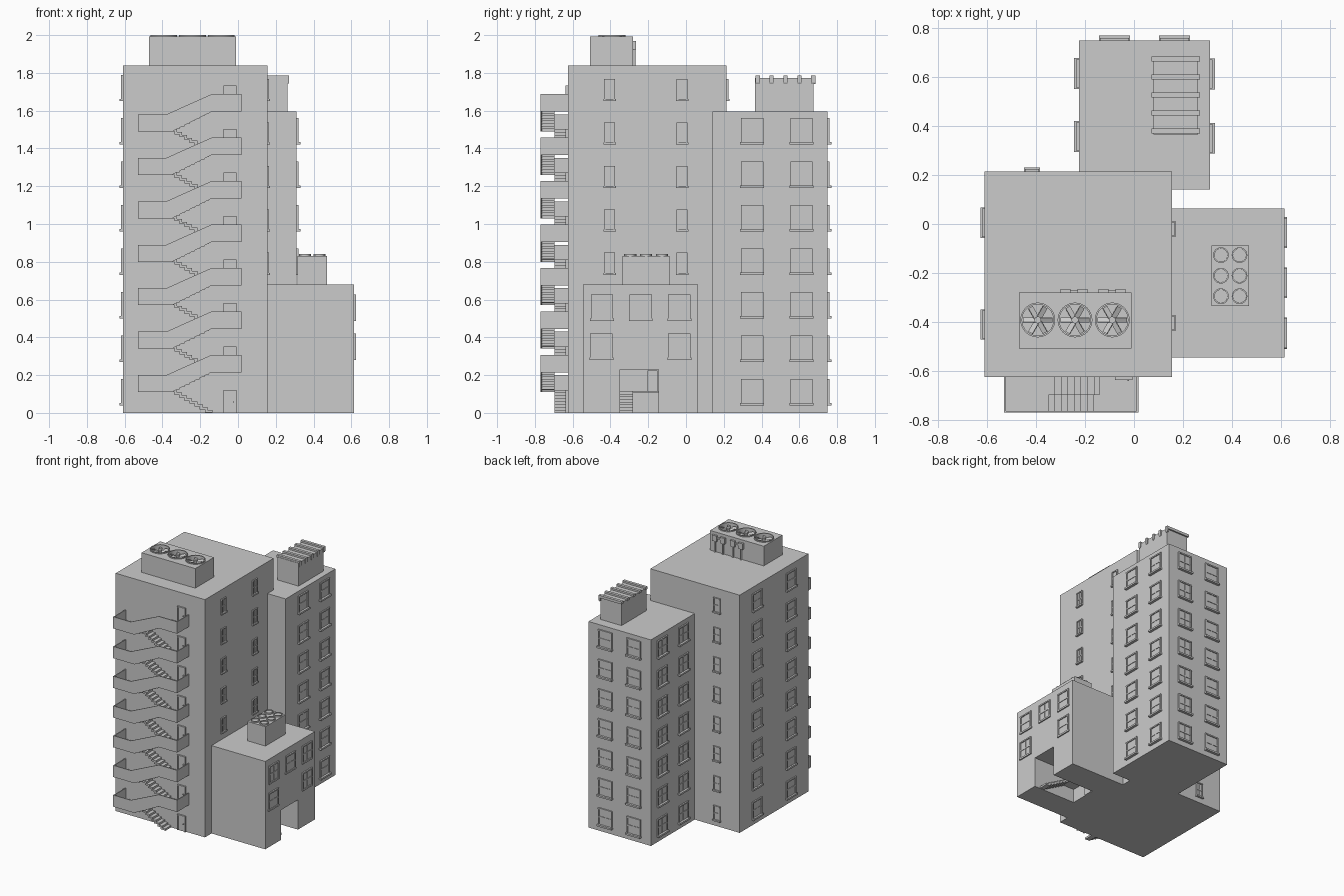
import bpy, bmesh, math
from mathutils import Matrix, Vector

if "Cube" in bpy.data.objects:
    bpy.data.objects.remove(bpy.data.objects["Cube"])

I = Matrix.Identity(4)


def box(bm, x0, x1, y0, y1, z0, z1, m=I):
    t = Matrix.Translation(((x0 + x1) / 2, (y0 + y1) / 2, (z0 + z1) / 2))
    s = Matrix.Diagonal((x1 - x0, y1 - y0, z1 - z0, 1))
    bmesh.ops.create_cube(bm, size=1, matrix=m @ t @ s)


def cyl(bm, x, y, z0, z1, r, n=24):
    bmesh.ops.create_cone(bm, cap_ends=True, segments=n, radius1=r, radius2=r, depth=z1 - z0,
                          matrix=Matrix.Translation((x, y, (z0 + z1) / 2)))


def ring(bm, x, y, z0, z1, ri, ro, n=32):
    rows = []
    for r, z in ((ri, z0), (ro, z0), (ro, z1), (ri, z1)):
        rows.append([bm.verts.new((x + r * math.cos(k * math.tau / n), y + r * math.sin(k * math.tau / n), z))
                     for k in range(n)])
    for a in range(4):
        p, q = rows[a], rows[(a + 1) % 4]
        for k in range(n):
            j = (k + 1) % n
            bm.faces.new((p[k], p[j], q[j], q[k]))


def prism(bm, pts, y0, y1, m=I):
    """Extrude an x-z outline from y0 to y1."""
    a = [bm.verts.new(m @ Vector((x, y0, z))) for x, z in pts]
    b = [bm.verts.new(m @ Vector((x, y1, z))) for x, z in pts]
    bm.faces.new(a)
    bm.faces.new(b[::-1])
    for k in range(len(pts)):
        j = (k + 1) % len(pts)
        bm.faces.new((a[j], a[k], b[k], b[j]))


def flight(bm, x0, z0, x1, z1, y0, y1, n=8):
    """Stepped flight with a stepped underside."""
    dx, dz = (x1 - x0) / n, (z1 - z0) / n
    top = []
    for i in range(n):
        top += [(x0 + dx * i, z0 + dz * i), (x0 + dx * i, z0 + dz * (i + 1))]
    top.append((x1, z1))
    e = math.copysign(0.014, dx)
    under = [(x + e, max(z - 0.012, z0)) for x, z in top[1:-1]]
    prism(bm, top + [(x1, z1 - 0.012)] + under[::-1], y0, y1)


def finish(bm, name):
    bmesh.ops.recalc_face_normals(bm, faces=bm.faces)
    me = bpy.data.meshes.new(name)
    bm.to_mesh(me)
    bm.free()
    ob = bpy.data.objects.new(name, me)
    bpy.context.collection.objects.link(ob)
    return ob


def block(name, *b):
    bm = bmesh.new()
    box(bm, *b)
    return finish(bm, name)


def cut(ob, bm):
    c = finish(bm, "cutter")
    c.hide_render = True
    mod = ob.modifiers.new("cut", 'BOOLEAN')
    mod.operation, mod.object, mod.solver = 'DIFFERENCE', c, 'EXACT'
    bpy.context.view_layer.objects.active = ob
    bpy.ops.object.modifier_apply(modifier=mod.name)
    bpy.data.objects.remove(c)


def wall(x, y, z, deg):
    """Local -y points out of the wall."""
    return Matrix.Translation((x, y, z)) @ Matrix.Rotation(math.radians(deg), 4, 'Z')


def window(bm, m, w, h, sill=0.02, f=0.01):
    a = w / 2
    box(bm, -a, a, -0.003, 0.002, 0, h, m)                       # pane
    for s in (-1, 1):
        box(bm, s * a - f / 2 - s * f / 2, s * a + f / 2 - s * f / 2, -0.009, 0.002, 0, h, m)
    box(bm, -a, a, -0.010, 0.002, h - f, h, m)                   # head
    box(bm, -a, a, -0.007, 0.002, h * 0.5 - f / 2, h * 0.5 + f / 2, m)
    box(bm, -f / 3, f / 3, -0.006, 0.002, 0, h, m)               # mullion
    box(bm, -a - 0.004, a + 0.004, -sill, 0.002, -0.003, f, m)   # sill


def windows(name, spots, rows, w, h, deg, sill=0.02, f=0.01):
    bm = bmesh.new()
    for x, y in spots:
        for z in rows:
            window(bm, wall(x, y, z, deg), w, h, sill, f)
    finish(bm, name)


FLOOR = 0.23
rows = lambda a, b: [0.043 + FLOOR * k for k in range(a, b)]

# Building masses
block("main_tower", -0.61, 0.155, -0.625, 0.215, 0, 1.84)
block("back_tower", -0.225, 0.31, 0.14, 0.75, 0, 1.595)
low = block("low_wing", 0.15, 0.615, -0.545, 0.063, 0, 0.68)
bm = bmesh.new()
box(bm, 0.26, 0.7, -0.35, -0.145, -0.1, 0.23)
cut(low, bm)

# Windows on each wall
windows("main_left_windows", [(-0.61, -0.41), (-0.61, 0.005)], rows(0, 8), 0.115, 0.137, -90, 0.017)
windows("main_right_windows", [(0.155, -0.404), (0.155, -0.02)], rows(3, 8), 0.058, 0.115, 90, 0.015, 0.008)
windows("main_back_windows", [(-0.417, 0.215)], rows(0, 8), 0.058, 0.115, 180, 0.015, 0.008)
windows("back_tower_right_windows", [(0.31, 0.35), (0.31, 0.612)], rows(0, 7), 0.118, 0.137, 90)
windows("back_tower_left_windows", [(-0.225, 0.357), (-0.225, 0.615)], rows(0, 7), 0.118, 0.137, -90)
windows("back_tower_back_windows", [(-0.08, 0.75), (0.165, 0.75)], rows(0, 7), 0.118, 0.137, 180)
windows("wing_upper_windows", [(0.615, y) for y in (-0.445, -0.24, -0.035)], [0.49], 0.118, 0.137, 90, 0.009)
windows("wing_lower_windows", [(0.615, y) for y in (-0.448, -0.035)], [0.283], 0.118, 0.137, 90, 0.009)

# Outside staircase: doors, flights, landings and parapets
doors, stairs, rails = bmesh.new(), bmesh.new(), bmesh.new()
for k in range(8):
    z = FLOOR * k
    m = wall(-0.042, -0.625, z, 0)
    box(doors, -0.033, 0.033, -0.006, 0.002, 0, 0.12, m)
    for s in (-1, 1):
        box(doors, s * 0.031 - 0.004, s * 0.031 + 0.004, -0.012, 0.002, 0, 0.122, m)
    box(doors, -0.035, 0.035, -0.012, 0.002, 0.114, 0.122, m)
    box(doors, 0.016, 0.022, -0.016, 0.002, 0.055, 0.061, m)
for k in range(7):
    z = FLOOR * k
    flight(stairs, -0.135, z, -0.35, z + 0.122, -0.697, -0.625)
    flight(stairs, -0.35, z + 0.122, -0.14, z + FLOOR, -0.765, -0.697)
    box(stairs, -0.53, -0.345, -0.767, -0.625, z + 0.11, z + 0.122)
    box(stairs, -0.14, 0.018, -0.767, -0.625, z + 0.217, z + 0.23)
    prism(rails, [(x, zz + z) for x, zz in ((-0.53, 0.11), (-0.35, 0.11), (-0.14, 0.215), (0.018, 0.215),
          (0.018, 0.307), (-0.14, 0.307), (-0.38, 0.2), (-0.53, 0.2))], -0.77, -0.763)
    box(rails, -0.53, -0.523, -0.77, -0.625, z + 0.11, z + 0.2)
    box(rails, 0.011, 0.018, -0.77, -0.625, z + 0.215, z + 0.307)
finish(doors, "stair_doors")
finish(stairs, "outside_stairs")
finish(rails, "stair_parapets")

# Wing entrance: steps, landing, door
bm = bmesh.new()
flight(bm, 0.57, 0, 0.36, 0.115, -0.35, -0.28)
box(bm, 0.26, 0.362, -0.35, -0.145, 0.105, 0.115)
finish(bm, "entrance_steps")
bm = bmesh.new()
box(bm, 0.258, 0.266, -0.222, -0.157, 0, 0.105)
box(bm, 0.258, 0.268, -0.205, -0.15, 0.115, 0.225)
finish(bm, "entrance_doors")

# Main roof unit with three sunken fans
fx, fy = (-0.393, -0.241, -0.089), -0.392
unit = block("main_roof_unit", -0.47, -0.01, -0.508, -0.28, 1.835, 1.992)
bm = bmesh.new()
for x in fx:
    cyl(bm, x, fy, 1.96, 2.05, 0.065, 32)
cut(unit, bm)
bm = bmesh.new()
for x in fx:
    ring(bm, x, fy, 1.985, 2.0, 0.064, 0.071)
    cyl(bm, x, fy, 1.955, 1.994, 0.014, 16)
    for k in range(6):
        m = Matrix.Translation((x, fy, 1.98)) @ Matrix.Rotation(k * math.tau / 6, 4, 'Z') \
            @ Matrix.Rotation(0.45, 4, 'X')
        box(bm, 0.01, 0.06, -0.011, 0.011, -0.002, 0.002, m)
finish(bm, "roof_fans")
bm = bmesh.new()
for x in (-0.245, -0.09):
    for s in (-1, 1):
        cyl(bm, x + s * 0.035, -0.274, 1.838, 1.945, 0.007, 12)
        box(bm, x + s * 0.035 - 0.02, x + s * 0.035 + 0.02, -0.282, -0.265, 1.925, 1.97)
    box(bm, x - 0.04, x + 0.04, -0.28, -0.27, 1.945, 1.957)
finish(bm, "roof_pipes")

# Back roof unit with ribbed cover
block("back_roof_unit", 0.08, 0.262, 0.366, 0.674, 1.59, 1.772)
bm = bmesh.new()
for k in range(5):
    y = 0.38 + 0.0735 * k
    box(bm, 0.072, 0.27, y - 0.011, y + 0.011, 1.765, 1.785)
    prism(bm, [(0.258, 1.74), (0.265, 1.74), (0.27, 1.75), (0.27, 1.78), (0.258, 1.78)], y - 0.011, y + 0.011)
finish(bm, "back_roof_ribs")

# Wing roof unit with six round vents
block("wing_roof_unit", 0.316, 0.47, -0.335, -0.088, 0.675, 0.83)
bm = bmesh.new()
for x in (0.355, 0.431):
    for y in (-0.295, -0.211, -0.127):
        cyl(bm, x, y, 0.825, 0.834, 0.025)
        ring(bm, x, y, 0.825, 0.84, 0.026, 0.032, 24)
finish(bm, "wing_roof_vents")

# Smooth only the round parts
for n in ("roof_fans", "roof_pipes", "wing_roof_vents"):
    bpy.ops.object.select_all(action='DESELECT')
    ob = bpy.data.objects[n]
    ob.select_set(True)
    bpy.context.view_layer.objects.active = ob
    bpy.ops.object.shade_smooth_by_angle(angle=math.radians(35))
